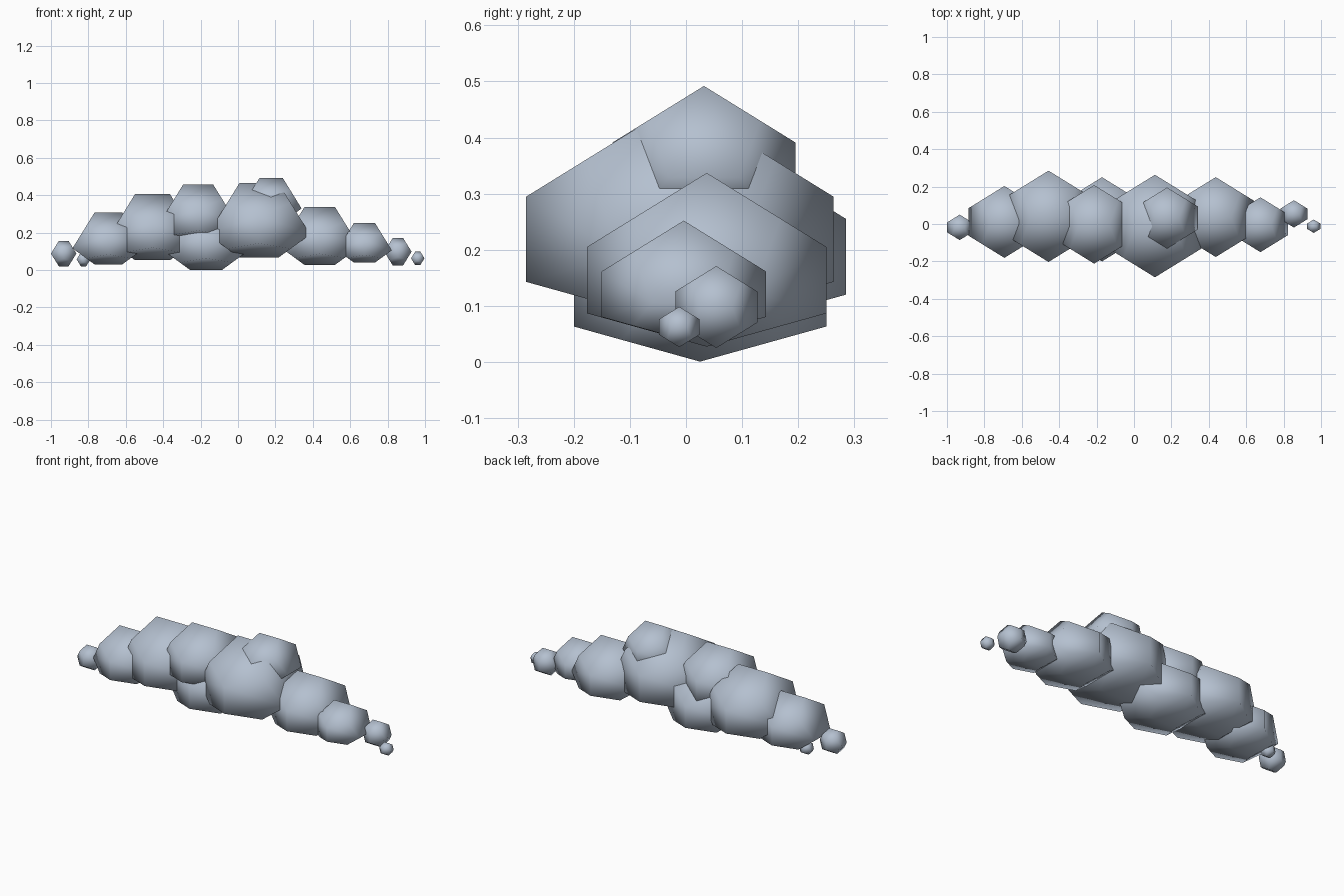
import bpy, bmesh
from mathutils import Vector

if "Cube" in bpy.data.objects:
    bpy.data.objects.remove(bpy.data.objects["Cube"])

PHI = (1 + 5 ** 0.5) / 2

# One flat blue-grey colour for the whole cloud
cloud_mat = bpy.data.materials.new("cloud blue grey")
cloud_mat.diffuse_color = (0.46, 0.53, 0.63, 1)
cloud_mat.use_nodes = True
cloud_mat.node_tree.nodes["Principled BSDF"].inputs["Base Color"].default_value = cloud_mat.diffuse_color


def dodecahedron_points(h):
    """Corners of a dodecahedron whose half extent along each axis is h."""
    r, s = h / PHI, h / PHI ** 2
    pts = [(x, y, z) for x in (-r, r) for y in (-r, r) for z in (-r, r)]
    for a in (-1, 1):
        for b in (-1, 1):
            pts += [(a * s, 0, b * h), (0, a * h, b * s), (a * h, b * s, 0)]
    return pts


def puff(name, centre, h, under=0.45):
    """Low-poly puff; the part below its centre is flattened by 'under'."""
    bm = bmesh.new()
    for p in dodecahedron_points(h):
        bm.verts.new(p)
    bmesh.ops.convex_hull(bm, input=bm.verts)
    bmesh.ops.recalc_face_normals(bm, faces=bm.faces)
    for v in bm.verts:
        if v.co.z < 0:
            v.co.z *= under
        v.co += Vector(centre)
    for f in bm.faces:
        f.smooth = True
    me = bpy.data.meshes.new(name)
    bm.to_mesh(me)
    bm.free()
    me.materials.append(cloud_mat)
    ob = bpy.data.objects.new(name, me)
    bpy.context.collection.objects.link(ob)


# Main puffs, flattened underneath
for name, c, h in [
    ("left_puff", (-0.693, 0.011, 0.116), 0.192),
    ("left_big_puff", (-0.457, 0.041, 0.162), 0.244),
    ("middle_upper_puff", (-0.213, -0.002, 0.247), 0.210),
    ("middle_lower_puff", (-0.171, 0.025, 0.102), 0.225),
    ("centre_big_puff", (0.112, -0.011, 0.190), 0.274),
    ("crown_puff", (0.177, 0.032, 0.329), 0.163),
    ("right_puff", (0.437, 0.037, 0.1235), 0.2135),
    ("right_small_puff", (0.676, -0.004, 0.1055), 0.1465),
]:
    puff(name, c, h)

# Small round wisps at both ends
for name, c, h in [
    ("left_wisp", (-0.932, -0.018, 0.088), 0.068),
    ("left_tiny_wisp", (-0.826, 0.075, 0.057), 0.037),
    ("right_wisp", (0.855, 0.054, 0.098), 0.073),
    ("right_tiny_wisp", (0.961, -0.012, 0.0625), 0.036),
]:
    puff(name, c, h, 1.0)
